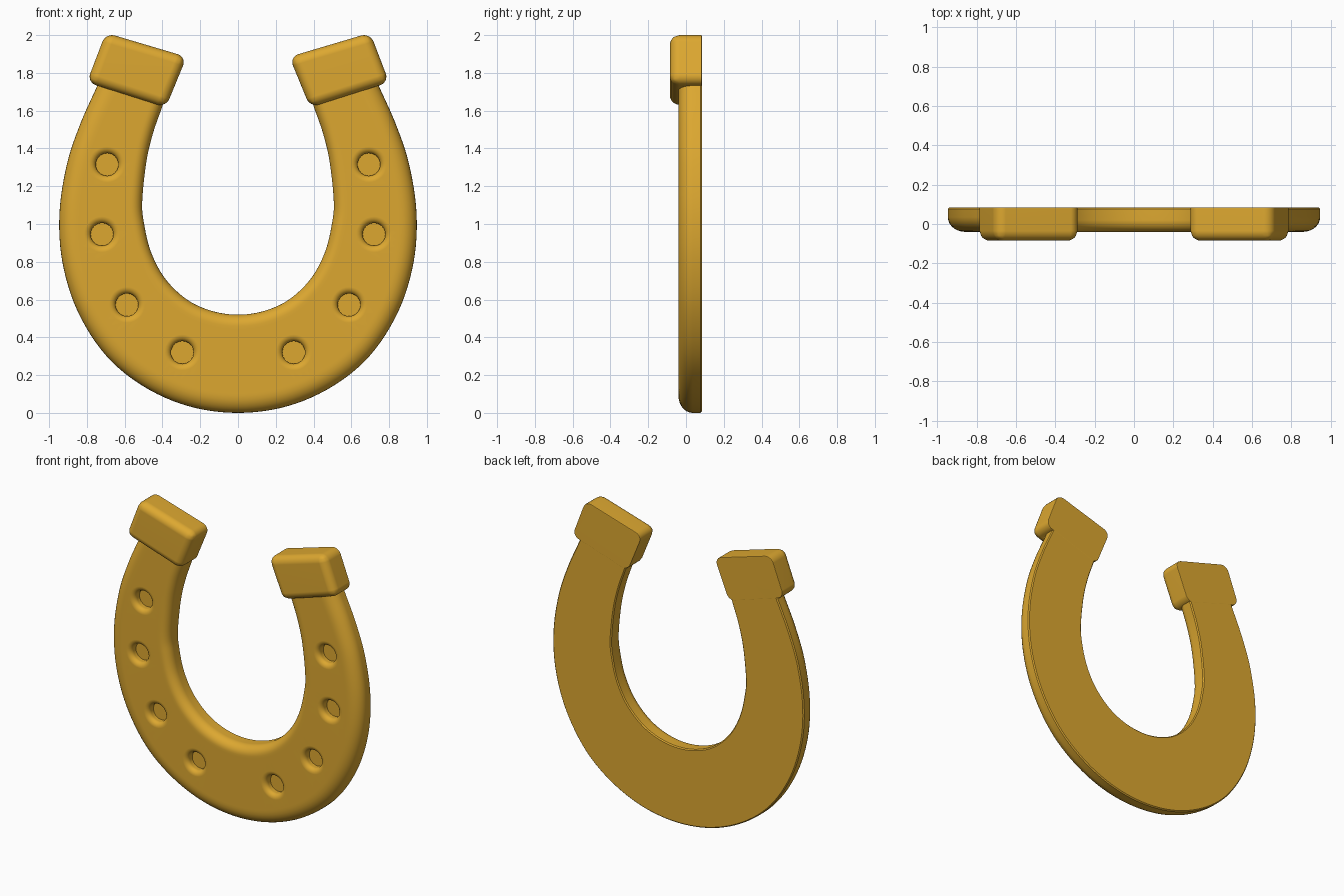
import bpy, bmesh, math
from mathutils import Vector

cube = bpy.data.objects.get("Cube")
if cube:
    bpy.data.objects.remove(cube, do_unlink=True)

gold = bpy.data.materials.new("gold")
gold.use_nodes = True
GOLD = (0.72, 0.39, 0.03, 1)
gold.diffuse_color = GOLD
gold.node_tree.nodes["Principled BSDF"].inputs["Base Color"].default_value = GOLD

FRONT, BACK = -0.04, 0.085


def make_object(name, bm):
    bmesh.ops.recalc_face_normals(bm, faces=bm.faces)
    mesh = bpy.data.meshes.new(name)
    bm.to_mesh(mesh)
    bm.free()
    mesh.materials.append(gold)
    obj = bpy.data.objects.new(name, mesh)
    bpy.context.collection.objects.link(obj)
    return obj


def activate(obj):
    bpy.ops.object.select_all(action='DESELECT')
    obj.select_set(True)
    bpy.context.view_layer.objects.active = obj


def smooth(obj):
    activate(obj)
    bpy.ops.object.shade_smooth_by_angle(angle=math.radians(35))
    obj.modifiers.new("even_shading", 'WEIGHTED_NORMAL').keep_sharp = True


def loft(bm, rings):
    """Skin closed rings of points and close both ends."""
    rows = [[bm.verts.new(p) for p in ring] for ring in rings]
    n = len(rows[0])
    for a, b in zip(rows, rows[1:]):
        for i in range(n):
            j = (i + 1) % n
            bm.faces.new((a[i], a[j], b[j], b[i]))
    bm.faces.new(rows[0])
    bm.faces.new(rows[-1])


def spline(half, steps=6):
    """Smooth curve through a half outline and its mirror image."""
    pts = [Vector((-x, z)) for x, z in half[:0:-1]] + [Vector(p) for p in half]
    ext = [2 * pts[0] - pts[1]] + pts + [2 * pts[-1] - pts[-2]]
    out = []
    for a, b, c, d in zip(ext, ext[1:], ext[2:], ext[3:]):
        for s in range(steps):
            t = s / steps
            out.append(0.5 * (2 * b + (c - a) * t + (2 * a - 5 * b + 4 * c - d) * t ** 2
                              + (3 * b - a - 3 * c + d) * t ** 3))
    return out + [pts[-1]]


# Shoe body: a rounded section swept between the outer and inner outlines
outer = spline([(0, 0), (0.26, 0.035), (0.50, 0.14), (0.70, 0.305), (0.85, 0.54), (0.93, 0.80),
                (0.945, 1.06), (0.905, 1.32), (0.835, 1.53), (0.755, 1.71), (0.71, 1.81)])
inner = spline([(0, 0.52), (0.14, 0.54), (0.27, 0.60), (0.385, 0.71), (0.46, 0.85), (0.497, 1.0),
                (0.507, 1.12), (0.485, 1.33), (0.45, 1.48), (0.405, 1.61), (0.37, 1.71)])


def edge_profile(width, depth, n=7):
    """Inset and height from the back corner round to the front face."""
    arc = [(i * math.pi / 2 / n) for i in range(n + 1)]
    return ([(0.007, BACK - 0.001), (0, BACK - 0.008)]
            + [(width * (1 - math.cos(a)), FRONT + depth * (1 - math.sin(a))) for a in arc]
            + [(width + 0.015, FRONT)])


out_prof, in_prof = edge_profile(0.09, 0.075), edge_profile(0.06, 0.06)
rings = []
for o, i in zip(outer, inner):
    d = (o - i).normalized()
    section = [(o - d * w, y) for w, y in out_prof] + [(i + d * w, y) for w, y in in_prof[::-1]]
    rings.append([(p.x, y, p.y) for p, y in section])
bm = bmesh.new()
loft(bm, rings)
shoe = make_object("shoe_body", bm)

# Nail dimples: flared rim leading into a flat-bottomed pit
RIM, PIT, FLARE = 0.095, 0.06, 0.03
profile = [(RIM, FRONT - 0.02)]
for k in range(6):
    a = k * math.pi / 2 / 6
    profile.append((RIM - (RIM - PIT) * math.sin(a), FRONT + FLARE * (1 - math.cos(a))))
profile += [(PIT, FRONT + FLARE), (PIT, FRONT + 0.055)]
bm = bmesh.new()
for x, z in [(0.295, 0.32), (0.588, 0.572), (0.72, 0.945), (0.693, 1.315)]:
    for side in (-1, 1):
        loft(bm, [[(side * x + r * math.cos(k * math.tau / 32), y, z + r * math.sin(k * math.tau / 32))
                   for k in range(32)] for r, y in profile])
cutter = make_object("dimple_cutter", bm)
cutter.hide_render = True
cut = shoe.modifiers.new("dimples", 'BOOLEAN')
cut.operation, cut.solver, cut.object = 'DIFFERENCE', 'EXACT', cutter
activate(shoe)
bpy.ops.object.modifier_apply(modifier=cut.name)
bpy.data.objects.remove(cutter, do_unlink=True)
smooth(shoe)

# End caps: thick blocks with rounded sides and front, flat at the back
corners = [(0.382, 1.617), (0.80, 1.75), (0.70, 2.012), (0.272, 1.885)]
for name, side in (("left_end_cap", 1), ("right_end_cap", -1)):
    bm = bmesh.new()
    loft(bm, [[(side * x, y, z) for x, z in corners] for y in (-0.085, BACK)])
    edges = [e for e in bm.edges if min(v.co.y for v in e.verts) < 0]
    bmesh.ops.bevel(bm, geom=edges, offset=0.05, segments=6, profile=0.5, affect='EDGES')
    rim = [e for e in bm.edges if all(v.co.y > BACK - 0.001 for v in e.verts)]
    bmesh.ops.bevel(bm, geom=rim, offset=0.006, segments=2, profile=0.5, affect='EDGES')
    smooth(make_object(name, bm))
